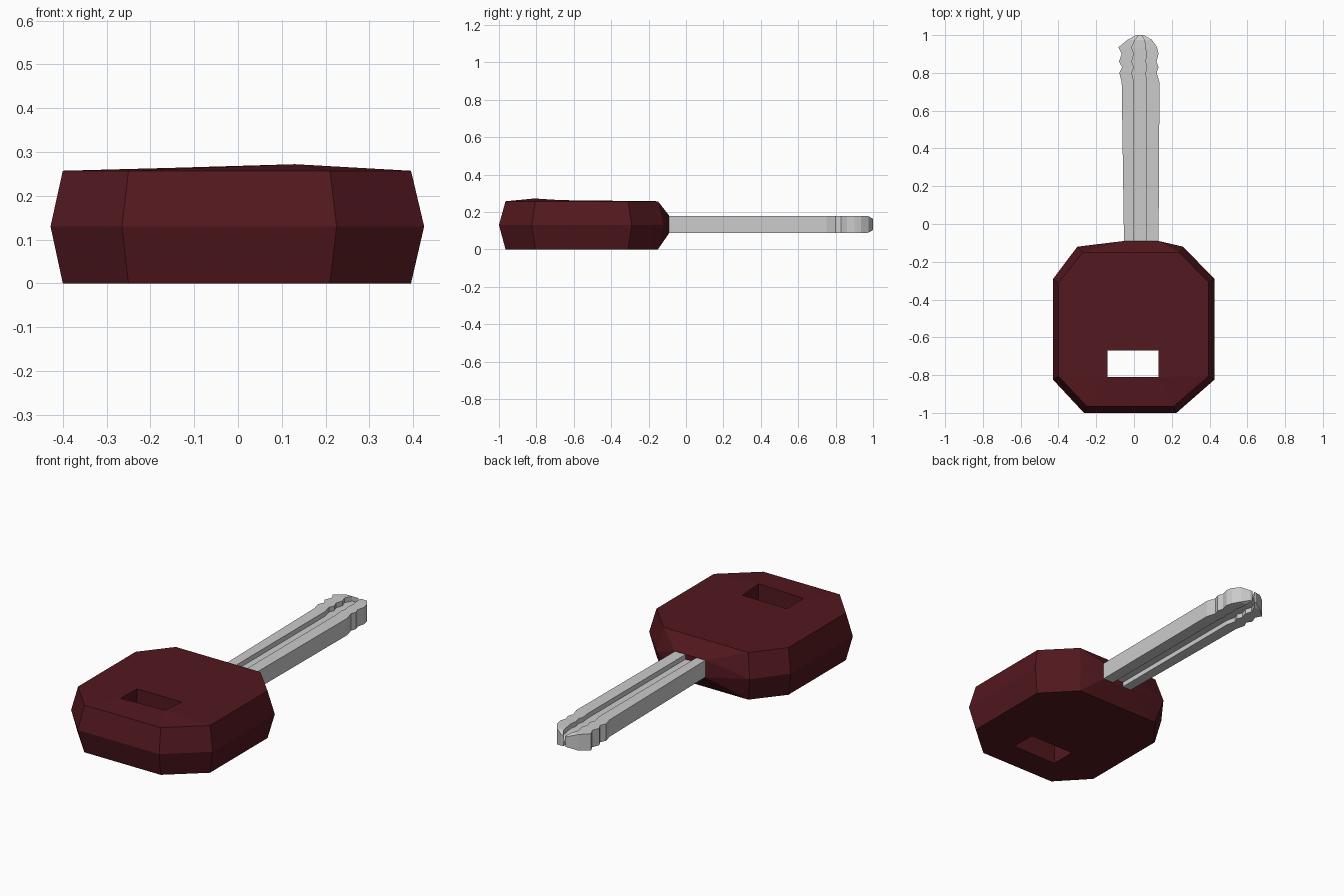
import bpy, bmesh

if "Cube" in bpy.data.objects:
    bpy.data.objects.remove(bpy.data.objects["Cube"])

def make_object(name, bm, color=None):
    bmesh.ops.recalc_face_normals(bm, faces=bm.faces[:])
    me = bpy.data.meshes.new(name)
    bm.to_mesh(me)
    bm.free()
    ob = bpy.data.objects.new(name, me)
    bpy.context.collection.objects.link(ob)
    if color:
        mat = bpy.data.materials.new(name + "_plastic")
        mat.diffuse_color = color
        mat.use_nodes = True
        mat.node_tree.nodes["Principled BSDF"].inputs["Base Color"].default_value = mat.diffuse_color
        me.materials.append(mat)
    return ob

# Head: chamfered octagon with a rectangular through-hole
bm = bmesh.new()

def ring(points, zs):
    return [bm.verts.new((x, y, z)) for (x, y), z in zip(points, zs)]

inner = [(-.25, -.965), (.21, -.965), (.395, -.805), (.395, -.31),
         (.24, -.15), (-.27, -.15), (-.40, -.31), (-.40, -.805)]
outer = [(-.265, -1), (.225, -1), (.425, -.825), (.425, -.29),
         (.26, -.12), (-.30, -.12), (-.428, -.29), (-.428, -.825)]
slot = [(-.14, -.81), (.13, -.81), (.13, -.67), (-.14, -.67)]
low, mid, top = ring(inner, [0] * 8), ring(outer, [.13] * 8), ring(inner, [.257] * 8)
slot_low = ring(slot, [0] * 4)
slot_top = ring(slot, [.264, .272, .263, .262])

# top and bottom faces around the slot
for o, h in ((low, slot_low), (top, slot_top)):
    for k in range(4):
        a, b, c = o[2 * k], o[2 * k + 1], o[(2 * k + 2) % 8]
        n = (k + 1) % 4
        bm.faces.new((a, b, h[n], h[k]))
        bm.faces.new((b, c, h[n]))

# slot walls
for k in range(4):
    n = (k + 1) % 4
    bm.faces.new((slot_low[k], slot_low[n], slot_top[n], slot_top[k]))

# side walls, leaving the blade end open
for k in range(8):
    if k != 4:
        n = (k + 1) % 8
        bm.faces.new((low[k], low[n], mid[n], mid[k]))
        bm.faces.new((mid[k], mid[n], top[n], top[k]))

# tapered collar meeting the blade
br, bl, tl, tr = ring([(.13, -.09), (-.053, -.09), (-.053, -.09), (.13, -.09)],
                      [.087, .087, .18, .18])
for f in ((top[4], top[5], tl, tr), (low[4], low[5], bl, br), (br, bl, tl, tr),
          (top[4], mid[4], tr), (mid[4], tr, br), (low[4], mid[4], br),
          (top[5], mid[5], tl), (mid[5], tl, bl), (low[5], mid[5], bl)):
    bm.faces.new(f)
make_object("key_head", bm, (.085, .009, .013, 1))

# Blade: H-shaped section lofted along y (y, left, groove left, groove right, right, half height)
stations = [(-.09, -.053, .0, .066, .13, .046), (.75, -.065, .0, .066, .135, .046),
            (.80, -.078, -.012, .060, .120, .046), (.83, -.063, .0, .068, .130, .046),
            (.86, -.080, -.012, .060, .120, .046), (.90, -.065, .0, .066, .130, .046),
            (.935, -.083, -.012, .060, .122, .046), (.975, -.035, .005, .055, .095, .044),
            (1.0, .012, .026, .038, .052, .030)]
bm = bmesh.new()
loops = []
for y, l, gl, gr, r, h in stations:
    g = h - .026
    section = [(l, -h), (gl, -h), (gl, -g), (gr, -g), (gr, -h), (r, -h),
               (r, h), (gr, h), (gr, g), (gl, g), (gl, h), (l, h)]
    loops.append([bm.verts.new((x, y, .133 + z)) for x, z in section])
for a, b in zip(loops, loops[1:]):
    for i in range(12):
        j = (i + 1) % 12
        bm.faces.new((a[i], a[j], b[j], b[i]))
bm.faces.new(loops[0])
bm.faces.new(loops[-1])
make_object("key_blade", bm)
